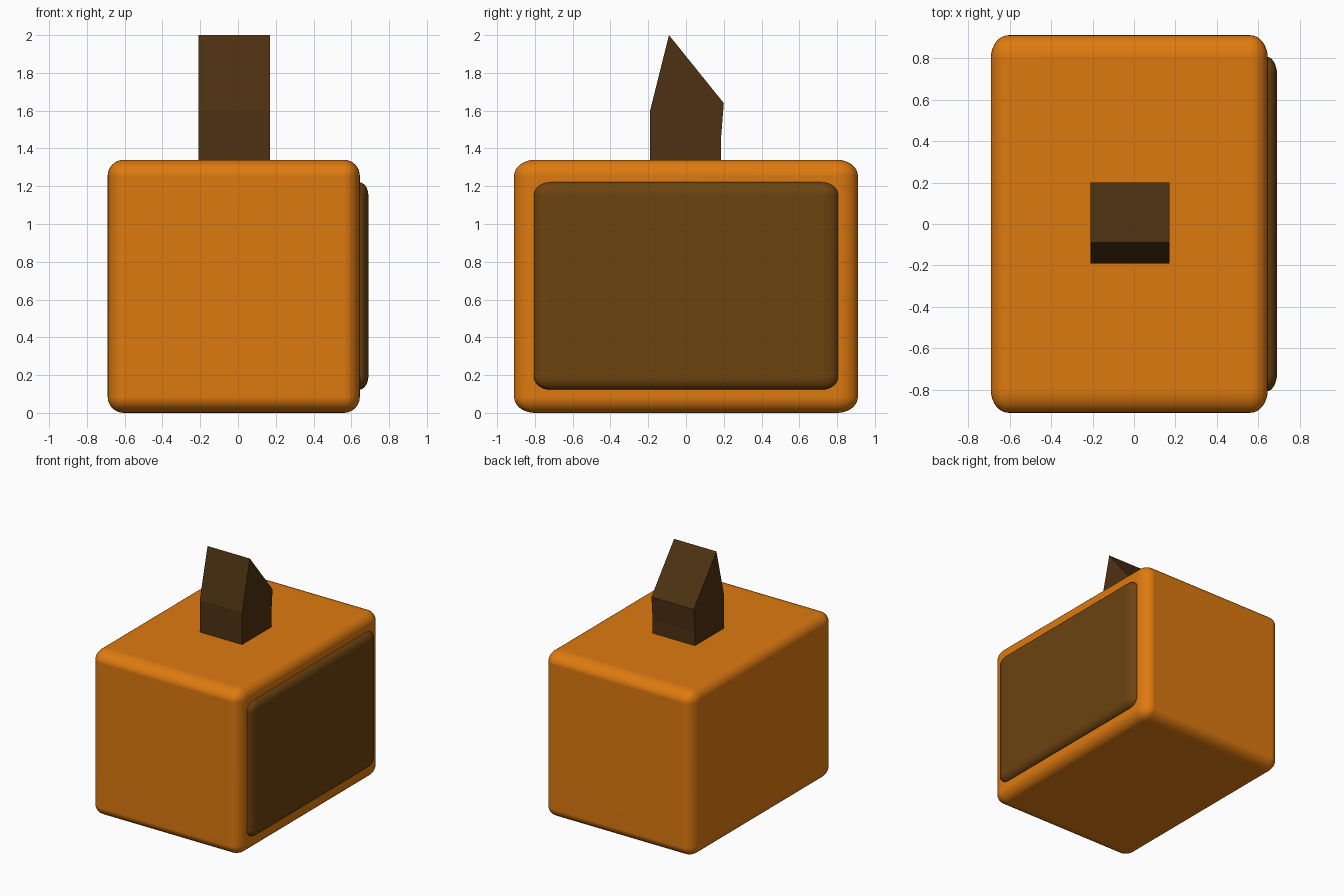
import bpy, bmesh, math
from mathutils import Vector

if "Cube" in bpy.data.objects:
    bpy.data.objects.remove(bpy.data.objects["Cube"])


def material(name, color):
    mat = bpy.data.materials.new(name)
    mat.diffuse_color = (*color, 1)
    mat.use_nodes = True
    mat.node_tree.nodes["Principled BSDF"].inputs["Base Color"].default_value = mat.diffuse_color
    return mat


def add_object(name, bm, mat):
    bmesh.ops.recalc_face_normals(bm, faces=bm.faces[:])
    mesh = bpy.data.meshes.new(name)
    bm.to_mesh(mesh)
    bm.free()
    obj = bpy.data.objects.new(name, mesh)
    bpy.context.collection.objects.link(obj)
    mesh.materials.append(mat)
    return obj


def rounded_box(name, low, high, radii, mat, segments=8):
    # Bevel a cube of edge-radius 1 unit, then stretch the corners to the given radii
    low, high, radii = Vector(low), Vector(high), Vector(radii)
    bm = bmesh.new()
    bmesh.ops.create_cube(bm, size=4)
    bmesh.ops.bevel(bm, geom=bm.edges[:], offset=1, segments=segments,
                    profile=0.5, affect='EDGES', clamp_overlap=False)
    mid, half = (low + high) / 2, (high - low) / 2
    for v in bm.verts:
        for i in range(3):
            side = math.copysign(1, v.co[i])
            inset = 2 - abs(v.co[i])
            if inset <= 1.0001:
                v.co[i] = mid[i] + side * (half[i] - inset * radii[i])
    obj = add_object(name, bm, mat)
    obj.data.shade_smooth()
    mod = obj.modifiers.new("even_shading", 'WEIGHTED_NORMAL')
    mod.keep_sharp = True
    return obj


orange = material("orange", (0.73, 0.195, 0.005))
brown = material("brown", (0.153, 0.056, 0.005))
dark_brown = material("dark_brown", (0.076, 0.031, 0.006))

# Main body and the raised panel on its right side
rounded_box("body", (-0.69, -0.91, 0), (0.645, 0.91, 1.34),
            (0.085, 0.11, 0.085), orange)
rounded_box("side_panel", (0.45, -0.807, 0.122), (0.69, 0.807, 1.222),
            (0.052, 0.09, 0.07), brown)

# Stem: faceted side profile extruded across x, sunk into the body
profile = [(-0.19, 1.25), (-0.19, 1.6), (-0.09, 2.0),
           (0.2, 1.64), (0.185, 1.45), (0.185, 1.25)]
bm = bmesh.new()
face = bm.faces.new([bm.verts.new((-0.21, y, z)) for y, z in profile])
ext = bmesh.ops.extrude_face_region(bm, geom=[face])
moved = [g for g in ext["geom"] if isinstance(g, bmesh.types.BMVert)]
bmesh.ops.translate(bm, verts=moved, vec=(0.38, 0, 0))
if not face.is_valid or len(bm.faces) < 8:
    bm.faces.new([v for v in bm.verts if v not in moved])
add_object("stem", bm, dark_brown)
